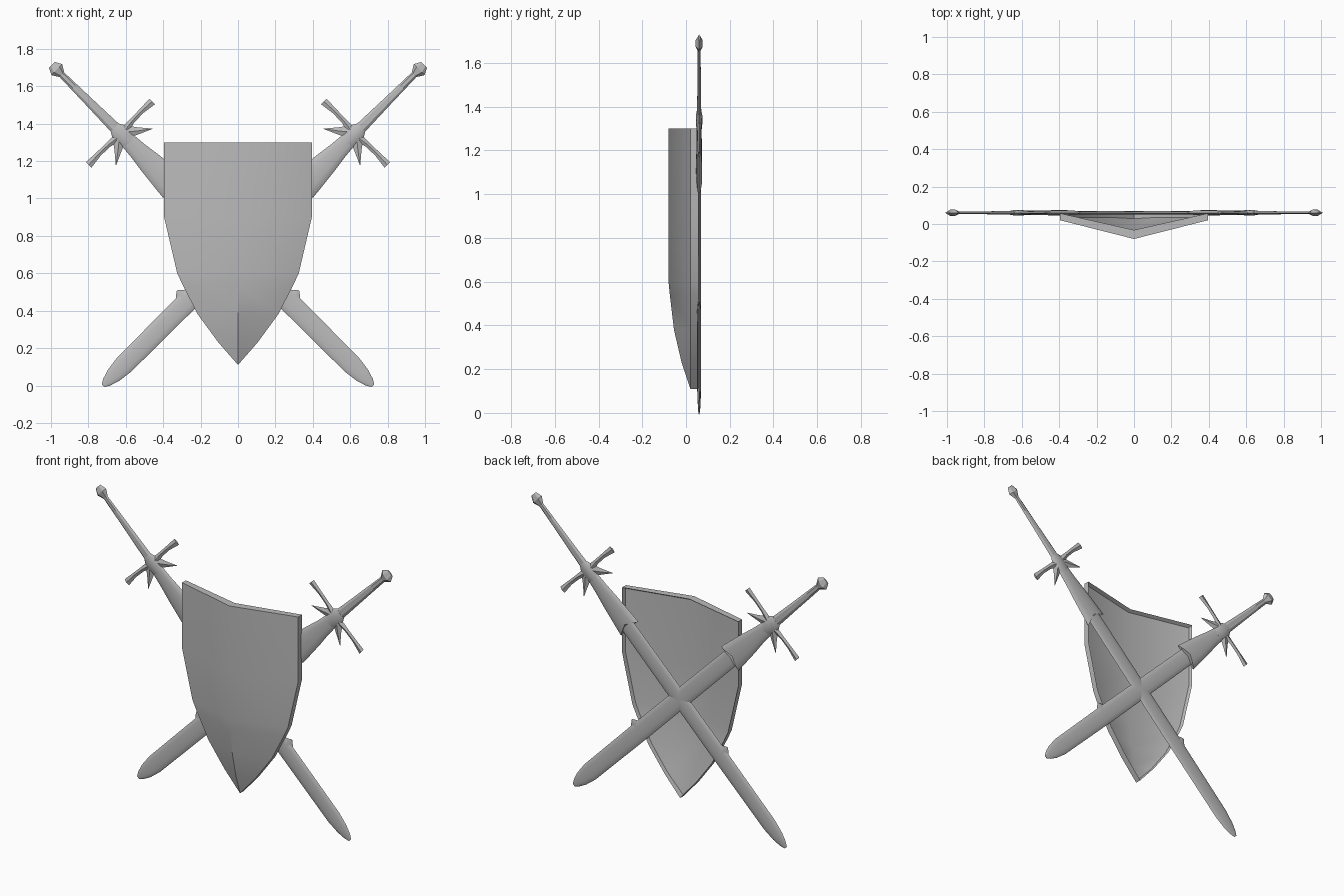
import bpy, bmesh, math
from mathutils import Vector

cube = bpy.data.objects.get("Cube")
if cube:
    bpy.data.objects.remove(cube)

steel = bpy.data.materials.new("plain_grey")
steel.use_nodes = True
GREY = (0.5, 0.5, 0.5, 1)
steel.diffuse_color = GREY
steel.node_tree.nodes["Principled BSDF"].inputs["Base Color"].default_value = GREY

SWORD_Y = 0.06
R = math.sqrt(0.5)


def finish(name, bm, angle):
    bmesh.ops.recalc_face_normals(bm, faces=bm.faces)
    mesh = bpy.data.meshes.new(name)
    bm.to_mesh(mesh)
    bm.free()
    mesh.materials.append(steel)
    obj = bpy.data.objects.new(name, mesh)
    bpy.context.collection.objects.link(obj)
    bpy.ops.object.select_all(action='DESELECT')
    obj.select_set(True)
    bpy.context.view_layer.objects.active = obj
    bpy.ops.object.shade_smooth_by_angle(angle=math.radians(angle))


def place(side, t, s, y):
    """t runs from pommel to tip, s across the sword."""
    return Vector((side * (-0.995 + (t + s) * R), SWORD_Y + y, 1.715 + (s - t) * R))


def loft(name, side, stations, sides=8, notch=0.0, angle=40):
    """Sweep an oval through stations (t, s, half width, half thickness)."""
    bm = bmesh.new()
    along = Vector(stations[-1][:2]) - Vector(stations[0][:2])
    along.normalize()
    across = Vector((-along.y, along.x))
    rings = []
    for i, (t, s, w, h) in enumerate(stations):
        ring = []
        for k in range(sides):
            a = math.tau * k / sides
            p = Vector((t, s)) + across * w * math.cos(a)
            if i == len(stations) - 1:
                p += along * notch * abs(math.cos(a))
            ring.append(bm.verts.new(place(side, p.x, p.y, h * math.sin(a))))
        rings.append(ring)
    for a, b in zip(rings, rings[1:]):
        for k in range(sides):
            j = (k + 1) % sides
            bm.faces.new((a[k], a[j], b[j], b[k]))
    bm.faces.new(rings[0])
    bm.faces.new(rings[-1])
    finish(name, bm, angle)


# Shield: a ridged plate, rows of (height, half width, ridge depth)
ROWS = [(1.30, 0.395, -0.08), (0.90, 0.395, -0.08), (0.60, 0.325, -0.08),
        (0.54, 0.297, -0.074), (0.38, 0.215, -0.055), (0.23, 0.105, -0.02)]
RIM_Y, THICK, RIDGE_THICK = 0.02, 0.037, 0.048
bm = bmesh.new()
front = []
for z, w, ridge in ROWS:
    front.append([bm.verts.new(p) for p in ((-w, RIM_Y, z), (0, ridge, z), (w, RIM_Y, z))])
tip = bm.verts.new((0, RIM_Y, 0.11))
for a, b in zip(front, front[1:]):
    for k in range(2):
        bm.faces.new((a[k], a[k + 1], b[k + 1], b[k]))
for k in range(2):
    bm.faces.new((front[-1][k], front[-1][k + 1], tip))
plate = list(bm.faces)
rim = [e for e in bm.edges if e.is_boundary]
ridge_line = {row[1] for row in front}
back = bmesh.ops.duplicate(bm, geom=list(bm.verts) + list(bm.edges) + plate)
twin = back["vert_map"]
for v in ridge_line | {v for row in front for v in row} | {tip}:
    twin[v].co.y += RIDGE_THICK if v in ridge_line else THICK
for e in rim:
    a, b = e.verts
    bm.faces.new((a, b, twin[b], twin[a]))
# Hollow the back inside a raised rim
bmesh.ops.recalc_face_normals(bm, faces=bm.faces)
back_faces = [g for g in back["geom"] if isinstance(g, bmesh.types.BMFace)]
bmesh.ops.inset_region(bm, faces=back_faces, thickness=0.012, depth=-0.02, use_even_offset=True)
finish("shield", bm, 36)

# Two crossed swords, mirrored
for side, word in ((1, "right"), (-1, "left")):
    def part(name, stations, **options):
        loft(f"{word}_{name}", side, stations, **options)

    part("pommel", [(0.0, 0, 0.022, 0.004), (0.037, 0, 0.041, 0.019),
                    (0.075, 0, 0.018, 0.008)], sides=6, angle=20)
    part("grip", [(0.06, 0, 0.017, 0.008), (0.3, 0, 0.024, 0.009),
                  (0.5, 0, 0.031, 0.011)], sides=6, angle=20)
    part("guard_hub", [(0.475, 0, 0.03, 0.011), (0.505, 0, 0.048, 0.015),
                       (0.55, 0, 0.048, 0.015), (0.59, 0, 0.038, 0.012)])
    for d, end in ((1, "upper"), (-1, "lower")):
        part(f"{end}_guard_arm", [(0.525, d * 0.02, 0.024, 0.012), (0.516, d * 0.09, 0.014, 0.008),
                                  (0.514, d * 0.16, 0.014, 0.007), (0.518, d * 0.24, 0.021, 0.006)],
             sides=4, angle=20)
        part(f"{end}_guard_spike", [(0.53, d * 0.02, 0.038, 0.011), (0.575, d * 0.075, 0.019, 0.007),
                                    (0.622, d * 0.138, 0.001, 0.001)], sides=4, angle=20)
    part("sleeve", [(0.54, 0, 0.04, 0.011), (0.65, 0, 0.05, 0.012), (0.74, 0, 0.063, 0.013),
                    (0.82, 0, 0.072, 0.014), (0.89, 0, 0.083, 0.014)], sides=12, notch=0.035)
    part("blade", [(0.8, 0, 0.052, 0.009), (1.75, 0, 0.056, 0.009), (2.27, 0, 0.053, 0.009),
                   (2.35, 0, 0.042, 0.007), (2.4, 0, 0.026, 0.005), (2.427, 0, 0.01, 0.002)], sides=12)
    part("blade_hook", [(1.79, 0.03, 0.047, 0.008), (1.787, 0.052, 0.036, 0.006),
                        (1.786, 0.08, 0.005, 0.003)], sides=4, angle=20)
